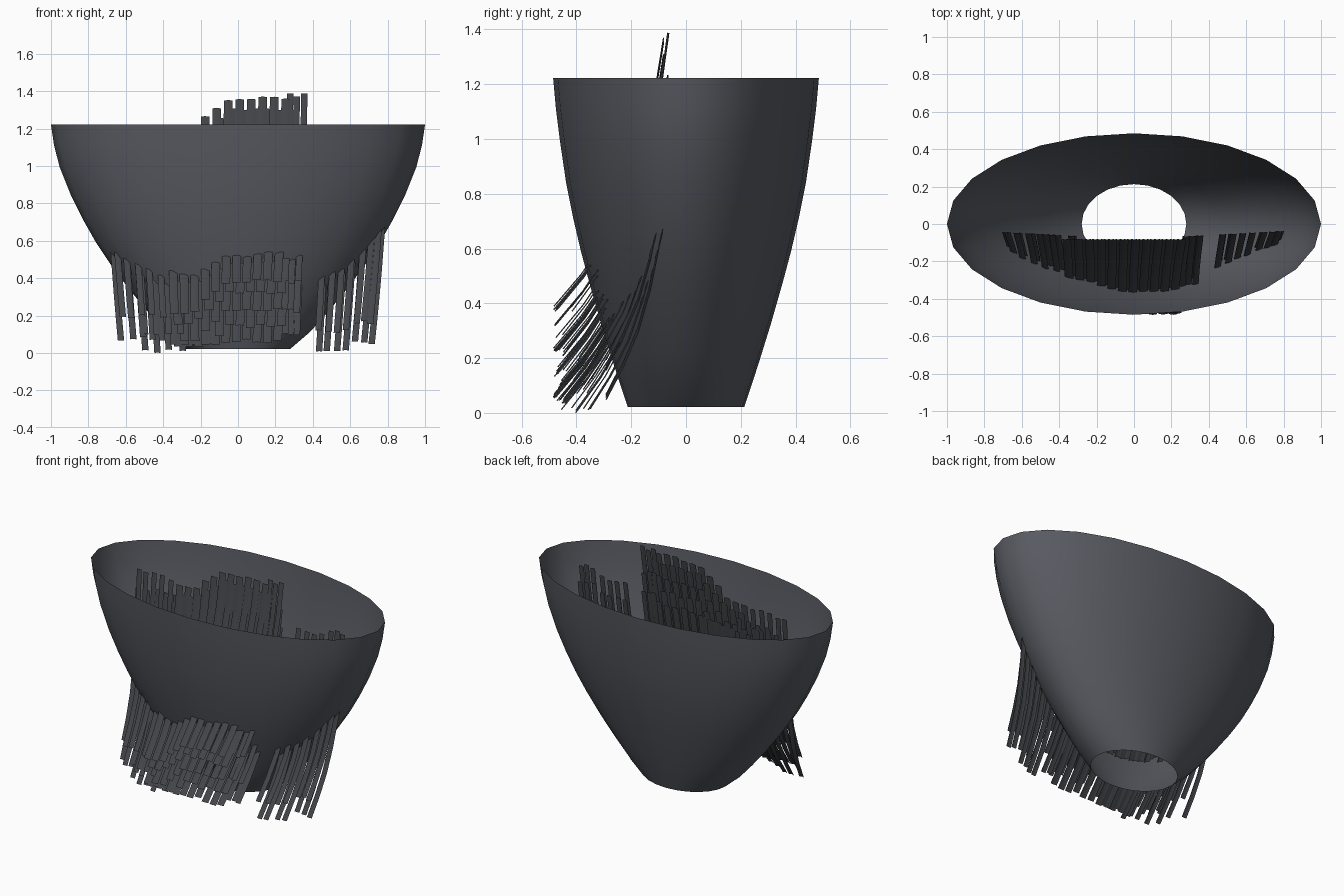
import bpy, bmesh, math, random

if "Cube" in bpy.data.objects:
    bpy.data.objects.remove(bpy.data.objects["Cube"])
random.seed(4)

def material(name, rgb):
    m = bpy.data.materials.new(name)
    m.diffuse_color = (*rgb, 1)
    m.use_nodes = True
    m.node_tree.nodes["Principled BSDF"].inputs["Base Color"].default_value = m.diffuse_color
    return m

SLATE = material("slate", (.098, .104, .122))
CHARCOAL = material("charcoal", (.058, .061, .068))

def finish(bm, name, mat, angle=40):
    me = bpy.data.meshes.new(name)
    bm.to_mesh(me)
    bm.free()
    me.materials.append(mat)
    ob = bpy.data.objects.new(name, me)
    bpy.context.collection.objects.link(ob)
    bpy.ops.object.select_all(action='DESELECT')
    ob.select_set(True)
    bpy.context.view_layer.objects.active = ob
    bpy.ops.object.shade_smooth_by_angle(angle=math.radians(angle))
    return ob

# open elliptical shell: (z, half width, half depth)
PROFILE = [(.03, .28, .213), (.12, .385, .243), (.22, .475, .275), (.34, .575, .312),
           (.48, .68, .352), (.6, .76, .384), (.72, .828, .412), (.85, .893, .438),
           (1.0, .953, .46), (1.12, .984, .475), (1.23, 1.0, .485)]
SIDES = 24
bm = bmesh.new()
rings = [[bm.verts.new((a * math.cos(2 * math.pi * i / SIDES),
                        b * math.sin(2 * math.pi * i / SIDES), z))
          for i in range(SIDES)] for z, a, b in PROFILE]
for lo, hi in zip(rings, rings[1:]):
    for i in range(SIDES):
        j = (i + 1) % SIDES
        bm.faces.new((lo[i], lo[j], hi[j], hi[i]))
finish(bm, "shell", SLATE, 60)

# long flat strands: start inside the shell, pierce its front wall, flick outward at the tip
FLOW = [(0, 0), (.2, .08), (.4, .2), (.6, .36), (.75, .53), (.88, .75), (1, 1)]

def strand(bm, x0, x1, y0, y1, z_tip, width, length=.98):
    rows = []
    for t, f in FLOW:
        x = x0 + (x1 - x0) * t ** 1.5
        y = y0 + (y1 - y0) * f
        z = z_tip + length * (1 - t)
        w = width / 2
        rows.append([bm.verts.new((x - w, y, z)), bm.verts.new((x, y - .004, z + .002)),
                     bm.verts.new((x + w, y, z))])
    for a, b in zip(rows, rows[1:]):
        for k in range(2):
            bm.faces.new((a[k], b[k], b[k + 1], a[k + 1]))

def jit(s):
    return random.uniform(-s, s)

# overlapping centre rows
bm = bmesh.new()
for r, tip in enumerate([.39, .325, .235, .15, .07]):
    for i in range(11):
        x = -.34 + .055 * i + (r % 2) * .02
        drop = .17 * min(1, max(0, -.05 - x) / .2)
        z = max(.012 + .01 * r, tip - drop + jit(.01))
        strand(bm, x * 1.12 + .02, x, -.08, -.475 + .2 * drop + jit(.008), z, .046)
finish(bm, "centre_strands", CHARCOAL)

# side strands: (first x, last x, count, tip heights)
bm = bmesh.new()
GROUPS = [(-.62, -.40, 5, (.08, .2)), (-.5, -.3, 4, (.015, .1)),
          (.25, .32, 3, (.1, .23, .385)), (.43, .58, 4, (.015, .12)),
          (.63, .71, 3, (.065, .17))]
for xa, xb, n, tips in GROUPS:
    for tip in tips:
        for i in range(n):
            x = xa + (xb - xa) * i / (n - 1) + jit(.006)
            y_tip = -.45 + .38 * max(0, abs(x) - .3) + jit(.01) + .1 * max(0, tip - .1)
            if abs(x) > .6:
                y_tip = -.29
            strand(bm, x * 1.1, x, -.08 + .06 * abs(x), y_tip, max(.008, tip + jit(.012)), .034, 1.0)
finish(bm, "side_strands", CHARCOAL)

# rest the lowest tip on the ground
low = min(v.co.z for o in bpy.data.objects for v in o.data.vertices)
for o in bpy.data.objects:
    for v in o.data.vertices:
        v.co.z -= low
